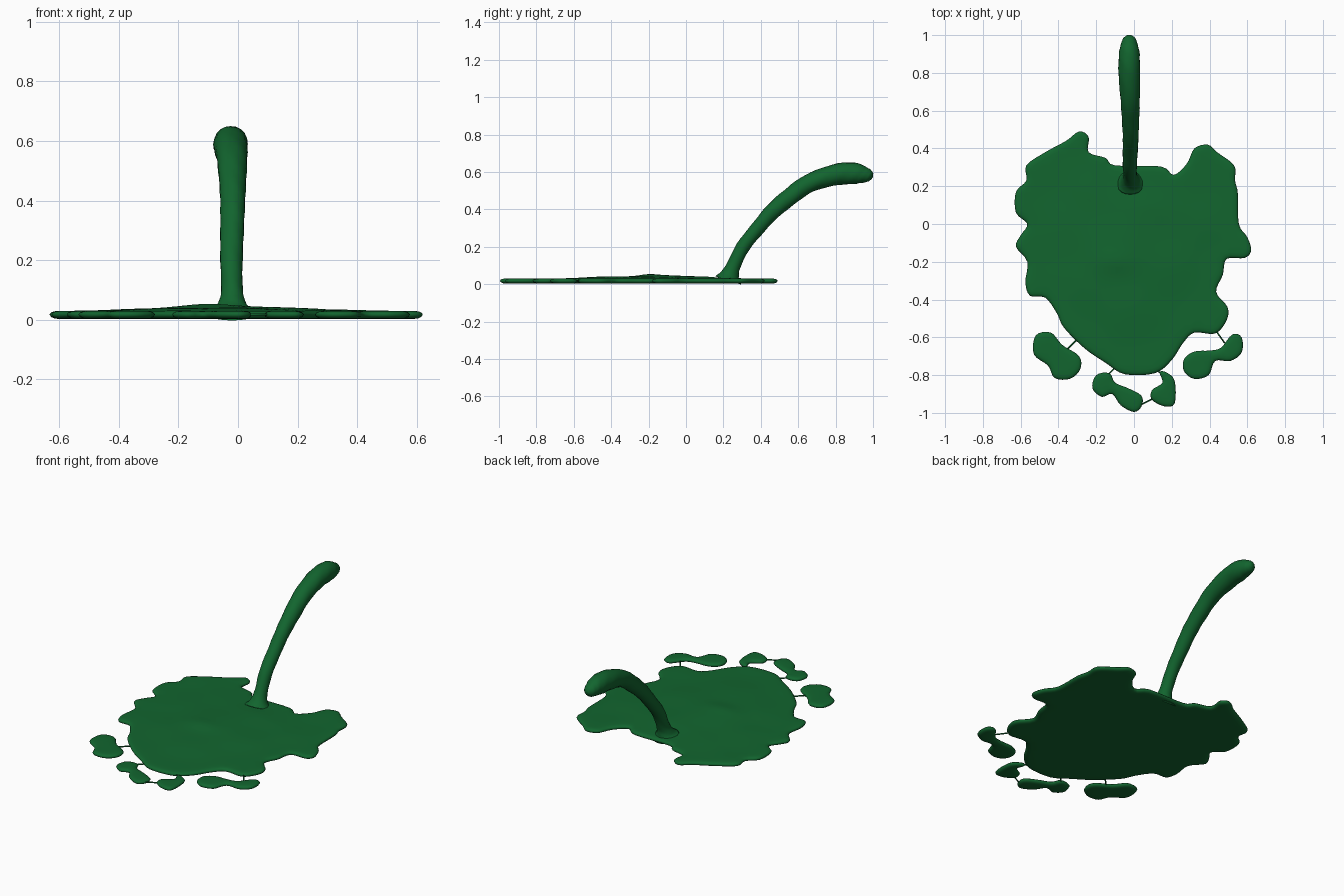
import bpy, bmesh, math
from mathutils import Vector, geometry

if "Cube" in bpy.data.objects:
    bpy.data.objects.remove(bpy.data.objects["Cube"])

green = bpy.data.materials.new("leaf_green")
green.diffuse_color = (0.006, 0.13, 0.028, 1)
green.use_nodes = True
green.node_tree.nodes["Principled BSDF"].inputs["Base Color"].default_value = green.diffuse_color


def spline(pts, steps, closed=False):
    """Catmull-Rom sampling of a list of equal-length tuples."""
    n, out = len(pts), []
    get = lambda i: pts[i % n] if closed else pts[max(0, min(n - 1, i))]
    for i in range(n if closed else n - 1):
        p0, p1, p2, p3 = (get(i + k) for k in (-1, 0, 1, 2))
        for s in range(steps):
            t = s / steps
            out.append(tuple(0.5 * (2 * b + (c - a) * t + (2 * a - 5 * b + 4 * c - d) * t * t
                             + (3 * b - a - 3 * c + d) * t ** 3) for a, b, c, d in zip(p0, p1, p2, p3)))
    if not closed:
        out.append(tuple(pts[-1]))
    return out


def finish(bm, name):
    bmesh.ops.recalc_face_normals(bm, faces=bm.faces)
    for f in bm.faces:
        f.smooth = True
    me = bpy.data.meshes.new(name)
    bm.to_mesh(me)
    bm.free()
    me.materials.append(green)
    ob = bpy.data.objects.new(name, me)
    bpy.context.collection.objects.link(ob)
    return ob


def edge_distance(p, poly):
    """Distance to the outline, negative outside."""
    best, inside = 9.0, False
    for i, b in enumerate(poly):
        a = poly[i - 1]
        ab = b - a
        t = max(0, min(1, (p - a).dot(ab) / max(ab.length_squared, 1e-12)))
        best = min(best, (p - a - ab * t).length)
        if (a.y > p.y) != (b.y > p.y) and p.x < a.x + (p.y - a.y) * ab.x / ab.y:
            inside = not inside
    return best if inside else -best


def swell(x, y):
    """Soft dome and ripples over the leaf's upper side."""
    dome = 0.016 * math.exp(-((x + .05) / .32) ** 2 - ((y + .15) / .38) ** 2)
    bump = 0.008 * math.exp(-((x + .1) / .1) ** 2 - ((y + .2) / .06) ** 2)
    return dome + bump + 0.002 * math.sin(11 * x + 3 * y) * math.sin(17 * y - 4 * x)


def pad(name, outline, cell):
    """Thin pad with a rounded rim, domed on top and flat below."""
    poly = [Vector(p) for p in spline(outline, 4, True)]
    n = len(poly)
    extra = []
    for i, p in enumerate(poly):
        t = (poly[(i + 1) % n] - poly[i - 1]).normalized()
        for off in (0.005, 0.015, 0.03):
            for side in (1, -1):
                q = p + Vector((t.y, -t.x)) * off * side
                if edge_distance(q, poly) > off * 0.9:
                    extra.append(q)
    xs, ys = [p.x for p in poly], [p.y for p in poly]
    for i in range(int((max(xs) - min(xs)) / cell) + 1):
        for j in range(int((max(ys) - min(ys)) / cell) + 1):
            q = Vector((min(xs) + i * cell, min(ys) + j * cell))
            if edge_distance(q, poly) > 0.045:
                extra.append(q)
    vs, _, fs, *_ = geometry.delaunay_2d_cdt(poly + extra, [], [list(range(n))], 1, 1e-5)
    bm = bmesh.new()
    top, low = [], []
    for v in vs:
        d = max(0, edge_distance(v, poly))
        if d < 1e-4:
            d = 0
        r = math.sqrt(1 - (1 - min(d / 0.03, 1)) ** 2)
        fade = min(d / 0.2, 1)
        top.append(bm.verts.new((v.x, v.y, 0.018 + 0.012 * r + fade * swell(v.x, v.y))))
        low.append(bm.verts.new((v.x, v.y, 0.018 - 0.015 * r)))
    for f in fs:
        bm.faces.new([top[i] for i in f])
        bm.faces.new([low[i] for i in reversed(f)])
    bmesh.ops.remove_doubles(bm, verts=bm.verts, dist=1e-5)
    return finish(bm, name)


def tube(name, path, steps, sides, rough=0.0):
    """Round tube along (x, y, z, radius) points, capped at both ends."""
    pts = spline(path, steps)
    bm, rings = bmesh.new(), []
    for k, p in enumerate(pts):
        a, b = Vector(pts[max(k - 1, 0)][:3]), Vector(pts[min(k + 1, len(pts) - 1)][:3])
        q = (b - a).to_track_quat('Z', 'Y')
        ring = []
        for s in range(sides):
            an = math.tau * s / sides
            r = p[3] * (1 + rough * math.sin(3 * an + k * .9) * math.sin(k * .55 + an))
            ring.append(bm.verts.new(Vector(p[:3]) + q @ Vector((r * math.cos(an), r * math.sin(an), 0))))
        rings.append(ring)
    for r0, r1 in zip(rings, rings[1:]):
        for s in range(sides):
            bm.faces.new((r0[s - 1], r0[s], r1[s], r1[s - 1]))
    bm.faces.new(rings[0])
    bm.faces.new(rings[-1])
    return finish(bm, name)


# Main leaf blade with its ragged rim
pad("leaf_blade", [
    (-.29, .49), (-.24, .46), (-.24, .38), (-.15, .35), (-.1, .31), (.14, .305), (.21, .26), (.28, .32),
    (.32, .40), (.39, .42), (.44, .38), (.53, .31), (.535, .23), (.55, .16), (.555, 0), (.60, -.07),
    (.62, -.14), (.585, -.18), (.49, -.185), (.47, -.27), (.435, -.36), (.495, -.44), (.49, -.51),
    (.43, -.58), (.32, -.575), (.26, -.63), (.2, -.72), (.11, -.79), (-.05, -.795), (-.15, -.735),
    (-.26, -.66), (-.37, -.55), (-.41, -.47), (-.47, -.39), (-.55, -.38), (-.575, -.31), (-.565, -.2),
    (-.625, -.12), (-.6, -.06), (-.565, 0), (-.625, .06), (-.625, .17), (-.57, .23), (-.57, .31),
    (-.47, .38), (-.36, .44)], 0.03)

# Loose leaflets around the front edge
leaflets = {
    "leaflet_left": [(-.52, -.59), (-.44, -.575), (-.38, -.64), (-.29, -.7), (-.285, -.77), (-.34, -.82),
                     (-.42, -.815), (-.455, -.75), (-.53, -.69)],
    "leaflet_front_left": [(-.2, -.80), (-.13, -.79), (-.10, -.84), (-.03, -.87), (.04, -.91), (.04, -.965),
                           (0, -.995), (-.07, -.96), (-.115, -.9), (-.17, -.915), (-.22, -.87)],
    "leaflet_front_right": [(.135, -.785), (.17, -.785), (.215, -.83), (.215, -.95), (.16, -.965),
                            (.095, -.93), (.095, -.88), (.15, -.84)],
    "leaflet_right": [(.52, -.585), (.57, -.6), (.57, -.68), (.51, -.725), (.43, -.725), (.395, -.80),
                      (.32, -.82), (.265, -.78), (.265, -.715), (.32, -.675), (.4, -.67), (.46, -.655)],
}
for name, outline in leaflets.items():
    pad(name, outline, 0.03)

# Hair-thin strands tying the leaflets to the blade
strands = [(-.30, -.61, -.36, -.67), (-.09, -.75, -.15, -.81), (.12, -.775, .16, -.80),
           (.43, -.56, .48, -.63), (.03, -.96, .11, -.92), (.31, -.56, .32, -.70)]
for i, (x0, y0, x1, y1) in enumerate(strands[:5]):
    tube(f"strand_{i + 1}", [(x0, y0, .018, .004), (x1, y1, .018, .004)], 1, 6)

# Arching stem, flared at the base and thicker toward the tip
tube("stem", [
    (-.02, .225, .02, .075), (-.02, .235, .05, .05), (-.02, .255, .1, .037), (-.022, .305, .2, .037),
    (-.02, .385, .3, .039), (-.018, .46, .385, .042), (-.018, .55, .463, .046), (-.02, .66, .54, .050),
    (-.025, .80, .585, .057), (-.025, .90, .592, .056), (-.025, .955, .585, .043),
    (-.025, .985, .582, .03), (-.025, 1.0, .58, .010)], 5, 20, 0.04)
